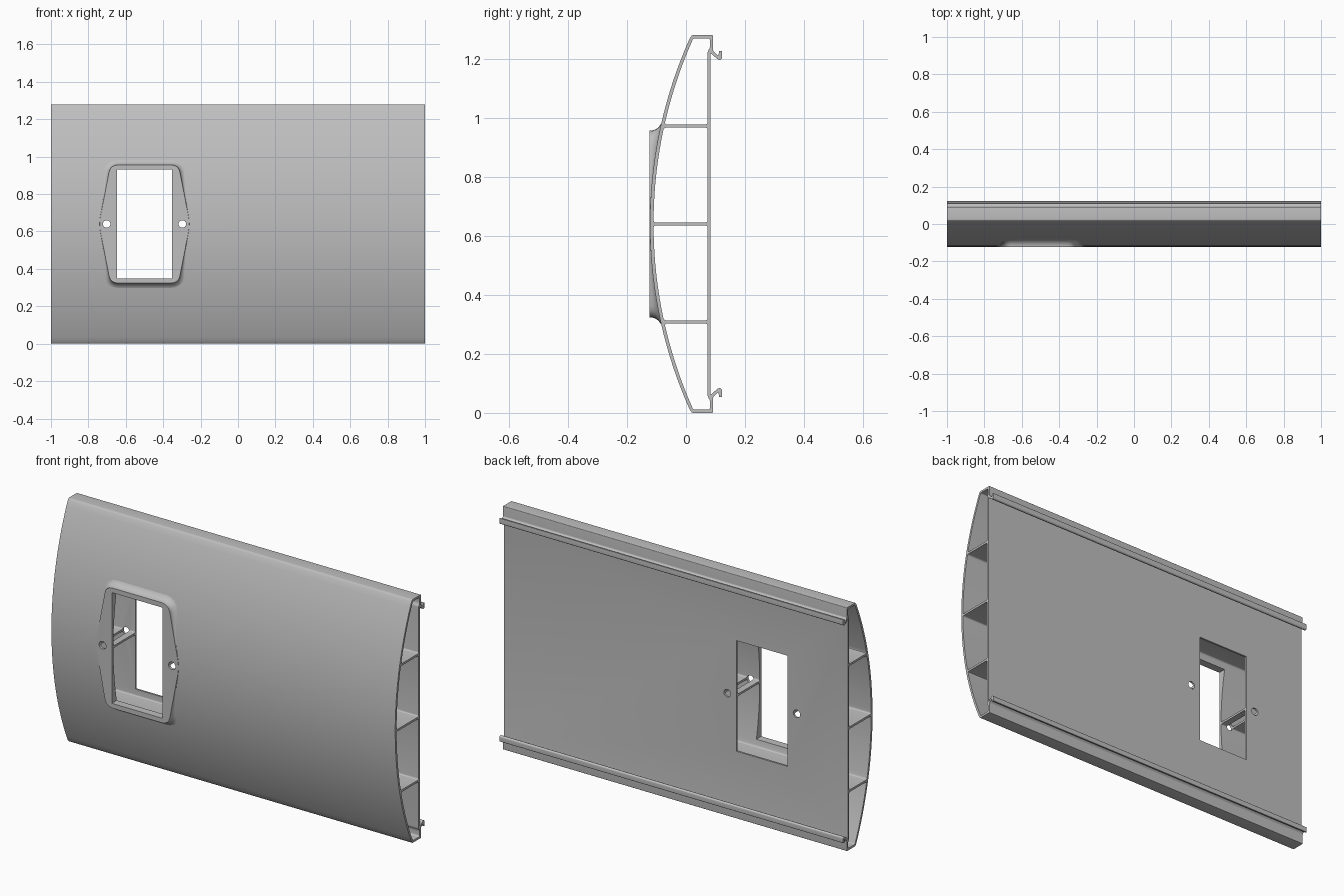
import bpy, bmesh, math
from mathutils import Vector

if "Cube" in bpy.data.objects:
    bpy.data.objects.remove(bpy.data.objects["Cube"])

ZC = 0.64                 # mid height of the profile
R = 1.536                 # radius of the bowed front
APEX = -0.122             # foremost point of the bow
WX = -0.5                 # centre of the window
WALL = 0.012

grey = bpy.data.materials.new("light_grey")
grey.diffuse_color = (0.52, 0.52, 0.52, 1)
grey.use_nodes = True
grey.node_tree.nodes["Principled BSDF"].inputs["Base Color"].default_value = grey.diffuse_color


def bow(z):
    """y of the outer front surface at height z"""
    return APEX + R - math.sqrt(R * R - (z - ZC) ** 2)


def soften(pts, r, limit=20):
    """Round every sharp corner of a closed 2D outline"""
    out, n = [], len(pts)
    for i in range(n):
        a, p, b = (Vector(pts[(i + k) % n]) for k in (-1, 0, 1))
        u, v = a - p, b - p
        if 180 - math.degrees(u.angle(v)) < limit:
            out.append(p)
            continue
        s = p + u.normalized() * min(r, u.length * 0.45)
        e = p + v.normalized() * min(r, v.length * 0.45)
        for k in range(5):
            t = k / 4
            out.append(s * (1 - t) ** 2 + p * 2 * t * (1 - t) + e * t * t)
    return out


def flip(pts):
    """Mirror a (y, z) outline about mid height"""
    return [(y, 2 * ZC - z) for y, z in reversed(pts)]


def finish(bm, name):
    bmesh.ops.recalc_face_normals(bm, faces=bm.faces[:])
    me = bpy.data.meshes.new(name)
    bm.to_mesh(me)
    bm.free()
    me.materials.append(grey)
    ob = bpy.data.objects.new(name, me)
    bpy.context.collection.objects.link(ob)
    return ob


def activate(ob):
    bpy.ops.object.select_all(action='DESELECT')
    ob.select_set(True)
    bpy.context.view_layer.objects.active = ob


# --- extruded panel: outer outline with lid, flange and hook, mirrored ---
upper = [(0.021, 1.28), (0.092, 1.28), (0.092, 1.226), (0.110, 1.209),
         (0.112, 1.227), (0.122, 1.227), (0.122, 1.200), (0.114, 1.195),
         (0.106, 1.199), (0.083, 1.219)]
zs = [0.01 + 1.26 * i / 48 for i in range(49)]
outer = [(bow(z), z) for z in zs] + upper + flip(upper)


def front_run(z0, z1):
    """Inner side of the bowed wall"""
    return [(bow(z0 + (z1 - z0) * i / 14) + WALL, z0 + (z1 - z0) * i / 14)
            for i in range(15)]


# four hollow chambers separated by three ribs
h = 0.0055
ribs = (0.308, 0.64, 0.972)
mid = front_run(ribs[1] + h, ribs[2] - h) + [(0.073, ribs[2] - h), (0.073, ribs[1] + h)]
top = front_run(ribs[2] + h, 1.262) + [(0.024, 1.269), (0.081, 1.269), (0.081, 1.236),
                                       (0.073, 1.225), (0.073, ribs[2] + h)]
loops = [soften(outer, 0.004)] + [soften(c, 0.008) for c in (mid, top, flip(mid), flip(top))]

bm = bmesh.new()
for loop in loops:
    vs = [bm.verts.new((-1, p[0], p[1])) for p in loop]
    for i, v in enumerate(vs):
        bm.edges.new((v, vs[i - 1]))
bmesh.ops.triangle_fill(bm, use_beauty=True, edges=bm.edges[:], normal=(1, 0, 0))
ext = bmesh.ops.extrude_face_region(bm, geom=bm.faces[:])
bmesh.ops.translate(bm, vec=(2, 0, 0),
                    verts=[g for g in ext["geom"] if isinstance(g, bmesh.types.BMVert)])
panel = finish(bm, "hollow_panel")

# --- raised window surround, flat in front and filleted into the bow ---
FRONT = APEX - 0.001
hexa = [(0.182, 0.316), (0.243, 0), (0.182, -0.316),
        (-0.182, -0.316), (-0.243, 0), (-0.182, 0.316)]
outline = []
soft = soften(hexa, 0.04)
for i, p in enumerate(soft):
    q = soft[(i + 1) % len(soft)]
    n = max(1, math.ceil((q - p).length / 0.03))
    outline += [p.lerp(q, k / n) for k in range(n)]
count = len(outline)

rings = [[] for _ in range(11)]
for i, p in enumerate(outline):
    t = outline[(i + 1) % count] - outline[i - 1]
    nrm = Vector((-t.y, t.x)).normalized()
    if nrm.dot(p) < 0:
        nrm = -nrm
    reach = 0.0
    for _ in range(6):      # fillet is as wide as the step is deep
        end = p + nrm * reach
        reach = 1.1 * (bow(ZC + end.y) - FRONT)
    end = p + nrm * reach
    depth = bow(ZC + end.y) + 0.0003 - FRONT
    for k in range(8):
        a = math.pi / 2 * k / 7
        w = p + nrm * reach * (1 - math.cos(a))
        rings[k].append((WX + w.x, FRONT + depth * math.sin(a), ZC + w.y))
    for k, s in ((8, 0.98), (9, 0.66), (10, 0.33)):   # back follows the bow
        w = end * s
        rings[k].append((WX + w.x, bow(ZC + w.y) + 0.006, ZC + w.y))

bm = bmesh.new()
rows = [[bm.verts.new(c) for c in ring] for ring in rings]
for a, b in zip(rows, rows[1:]):
    for i in range(count):
        j = (i + 1) % count
        bm.faces.new((a[i], a[j], b[j], b[i]))
bm.faces.new(rows[0])
hub = bm.verts.new((WX, bow(ZC) + 0.006, ZC))
for i in range(count):
    bm.faces.new((rows[-1][i], rows[-1][(i + 1) % count], hub))
surround = finish(bm, "window_surround")

# --- cutters: window and two screw holes, straight through ---
bpy.ops.mesh.primitive_cube_add(size=1, location=(WX, 0, ZC))
window = bpy.context.object
window.name = "window_cutter"
window.scale = (0.296, 1, 0.582)
cutters = [window]
for side in (-1, 1):
    bpy.ops.mesh.primitive_cylinder_add(vertices=32, radius=0.02, depth=1,
                                        location=(WX + side * 0.202, 0, ZC),
                                        rotation=(math.pi / 2, 0, 0))
    bpy.context.object.name = "screw_hole_cutter"
    cutters.append(bpy.context.object)

for ob in (panel, surround):
    activate(ob)
    for c in cutters:
        m = ob.modifiers.new("cut", 'BOOLEAN')
        m.operation = 'DIFFERENCE'
        m.solver = 'EXACT'
        m.object = c
        bpy.ops.object.modifier_apply(modifier=m.name)
    bpy.ops.object.shade_smooth_by_angle(angle=math.radians(30))

for c in cutters:
    bpy.data.objects.remove(c, do_unlink=True)
